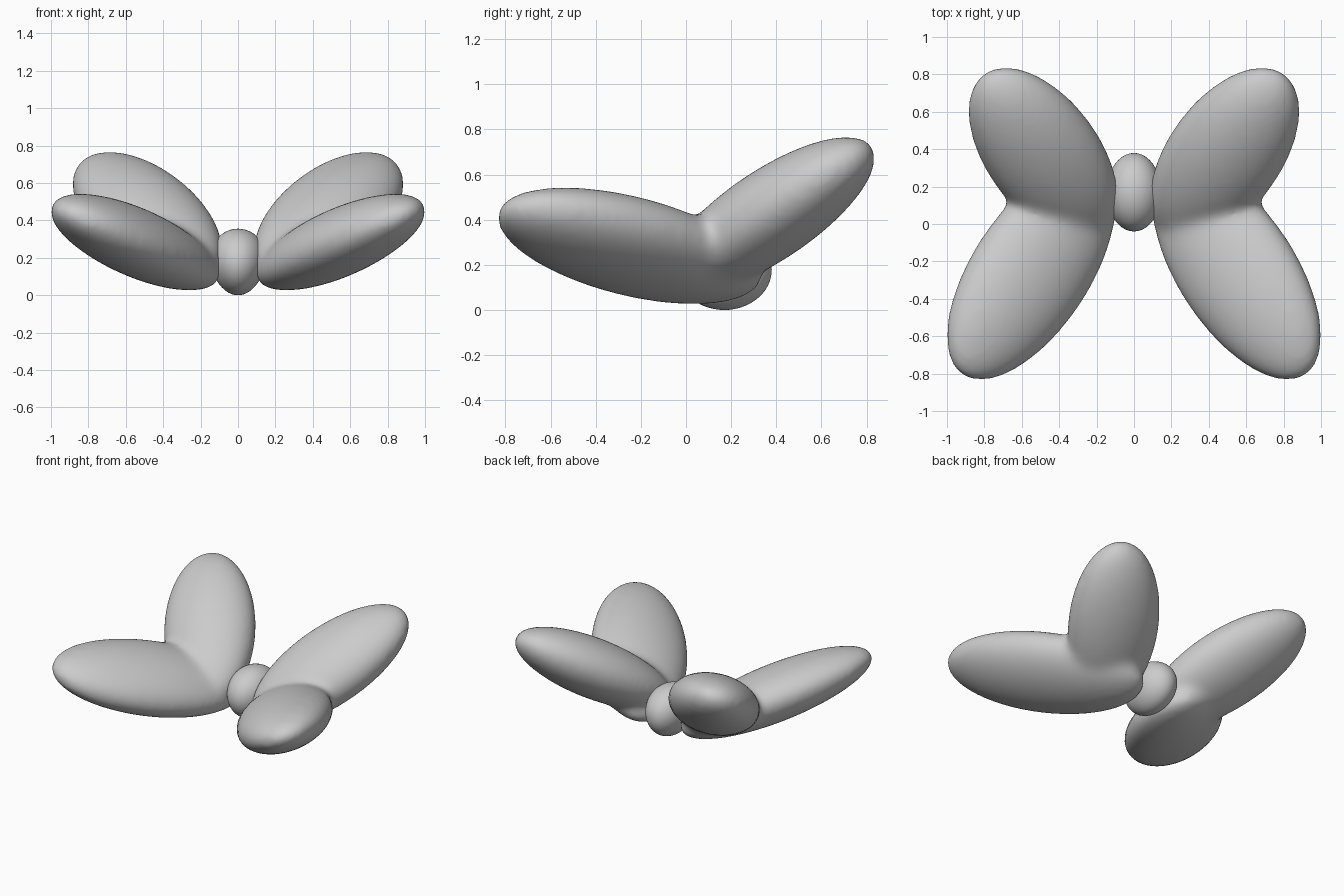
import bpy, bmesh
from math import sqrt
from mathutils import Matrix, Vector

if "Cube" in bpy.data.objects:
    bpy.data.objects.remove(bpy.data.objects["Cube"])


def ellipsoid_matrix(center, size, shear):
    """Map a unit sphere to a tilted ellipsoid.
    size = half extents along x, y, z; shear = xy, xz, yz tilt terms."""
    sx, sy, sz = size
    xy, xz, yz = shear
    a = sx
    b, c = xy / a, xz / a
    d = sqrt(sy * sy - b * b)
    e = (yz - b * c) / d
    f = sqrt(sz * sz - c * c - e * e)
    m = Matrix(((a, 0, 0), (b, d, 0), (c, e, f))).to_4x4()
    return Matrix.Translation(Vector(center)) @ m


def blob(name, lobes, subdivisions=5):
    bm = bmesh.new()
    for lobe in lobes:
        bmesh.ops.create_icosphere(bm, subdivisions=subdivisions, radius=1,
                                   matrix=ellipsoid_matrix(*lobe))
    me = bpy.data.meshes.new(name)
    bm.to_mesh(me)
    bm.free()
    for p in me.polygons:
        p.use_smooth = True
    ob = bpy.data.objects.new(name, me)
    bpy.context.collection.objects.link(ob)
    return ob


# Wings: front lobe, rear lobe and root melted together, then mirrored
wings = blob("wings", [
    ((0.55, -0.25, 0.284), (0.457, 0.592, 0.26), (-0.162, 0.077, -0.075)),
    ((0.485, 0.37, 0.42), (0.405, 0.472, 0.35), (0.096, 0.072, 0.122)),
    ((0.38, 0.1, 0.255), (0.26, 0.29, 0.2), (0, 0.025, 0.035)),
])
remesh = wings.modifiers.new("melt", 'REMESH')
remesh.mode = 'VOXEL'
remesh.voxel_size = 0.018
remesh.use_smooth_shade = True
smooth = wings.modifiers.new("soften", 'SMOOTH')
smooth.factor = 0.5
smooth.iterations = 45
mirror = wings.modifiers.new("mirror", 'MIRROR')
mirror.use_mirror_merge = False

# Body: egg between the wings, narrower at the bottom
body = blob("body", [((0, 0.17, 0.178), (0.147, 0.21, 0.178), (0, 0, 0))], 4)
for v in body.data.vertices:
    v.co.x *= 1 + 0.6 * (v.co.z - 0.19)
